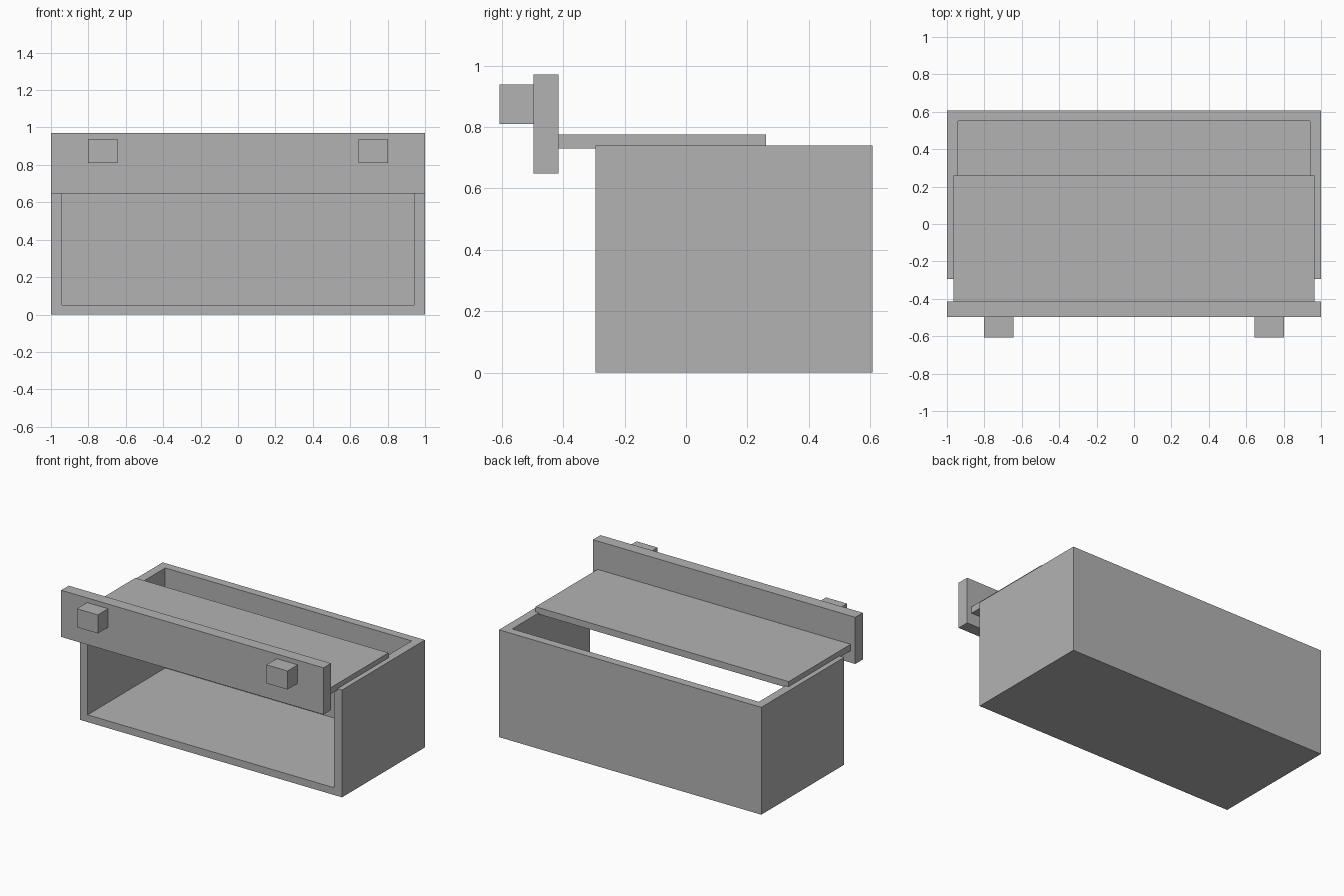
import bpy

default = bpy.data.objects.get("Cube")
if default:
    bpy.data.objects.remove(default, do_unlink=True)

# Single plain grey
GREY = (0.45, 0.45, 0.45, 1)
grey = bpy.data.materials.new("plain grey")
grey.use_nodes = True
grey.diffuse_color = GREY
grey.node_tree.nodes["Principled BSDF"].inputs["Base Color"].default_value = GREY


def block(name, x, y, z):
    """Box spanning the given (low, high) range on each axis."""
    spans = (x, y, z)
    bpy.ops.mesh.primitive_cube_add(size=1, location=[sum(s) / 2 for s in spans])
    obj = bpy.context.object
    obj.name = obj.data.name = name
    obj.scale = [s[1] - s[0] for s in spans]
    bpy.ops.object.transform_apply(location=False, rotation=False, scale=True)
    obj.data.materials.append(grey)
    return obj


# Case: hollow box, open at the top and the front
case = block("case", (-1, 1), (-0.295, 0.608), (0, 0.74))
cavity = block("case_cavity", (-0.94, 0.94), (-0.5, 0.55), (0.05, 1))
cavity.hide_render = True
cut = case.modifiers.new("hollow", "BOOLEAN")
cut.operation = "DIFFERENCE"
cut.solver = "EXACT"
cut.object = cavity
bpy.context.view_layer.objects.active = case
bpy.ops.object.modifier_apply(modifier=cut.name)
bpy.data.objects.remove(cavity, do_unlink=True)

# Sliding lid with its upright front board
block("sliding_lid", (-0.965, 0.965), (-0.415, 0.26), (0.73, 0.775))
block("front_board", (-1, 1), (-0.497, -0.415), (0.648, 0.97))

# Pair of square knobs
for side, name in ((-1, "right_knob"), (1, "left_knob")):
    centre = side * 0.723
    block(name, (centre - 0.08, centre + 0.08), (-0.608, -0.497), (0.81, 0.938))
